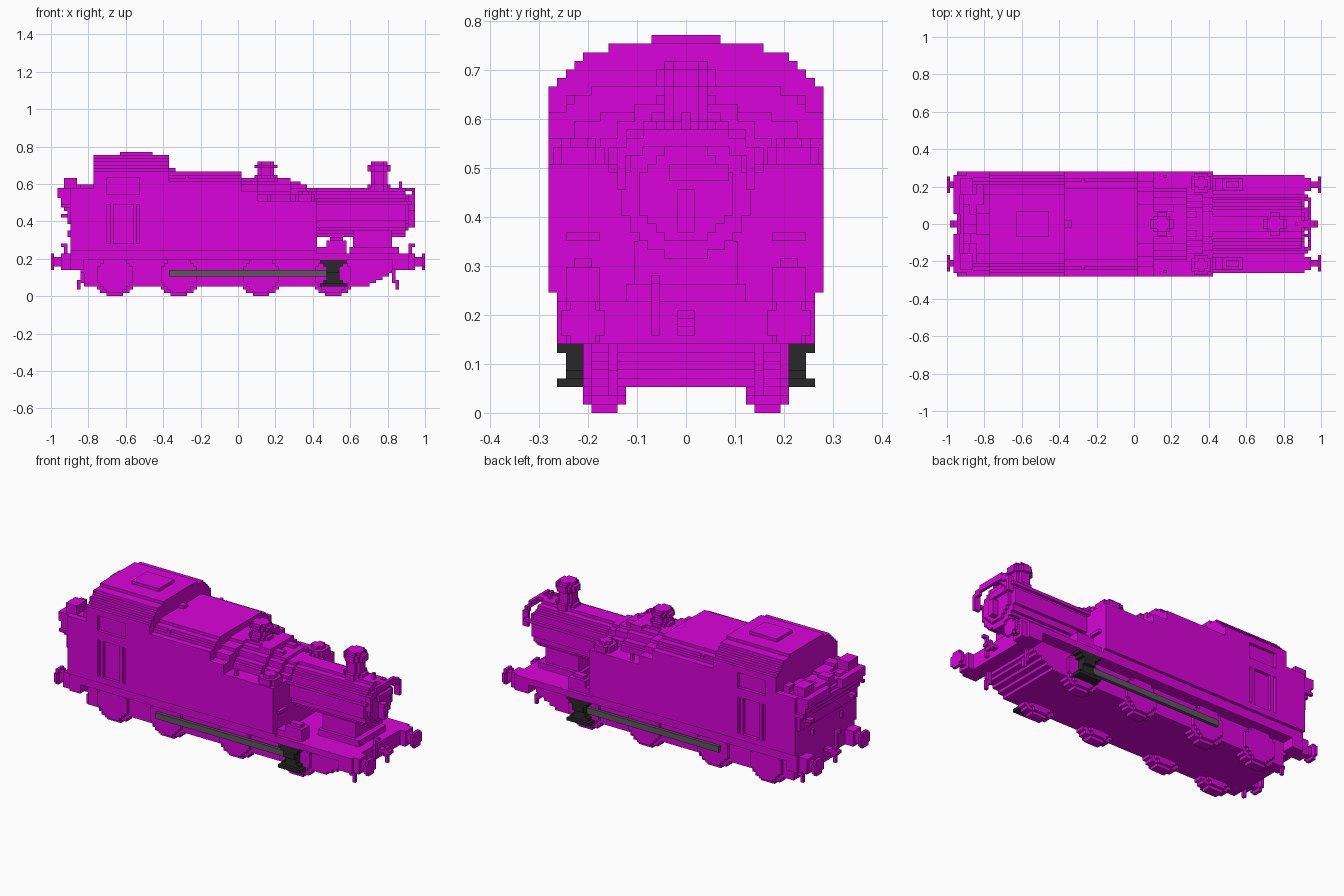
import bpy, bmesh, math, random
from mathutils import Vector

if "Cube" in bpy.data.objects:
    bpy.data.objects.remove(bpy.data.objects["Cube"])

UNIT = 2 / 114   # one block of the stepped grid
rng = random.Random(4)


def make_material(name, color):
    mat = bpy.data.materials.new(name)
    mat.use_nodes = True
    mat.diffuse_color = color
    mat.node_tree.nodes["Principled BSDF"].inputs["Base Color"].default_value = color
    return mat


magenta = make_material("magenta", (0.7, 0.001, 0.7, 1))
grey = make_material("rod_grey", (0.1, 0.1, 0.1, 1))
black = make_material("cylinder_black", (0.022, 0.022, 0.022, 1))


def part(name, boxes, mat=magenta, mirror=False):
    """One object out of boxes (x0, x1, y0, y1, z0, z1) in grid units."""
    bm = bmesh.new()
    if mirror:
        boxes = boxes + [(a, b, -d, -c, e, f) for a, b, c, d, e, f in boxes]
    for x0, x1, y0, y1, z0, z1 in boxes:
        low, high = Vector((x0, y0, z0)) * UNIT, Vector((x1, y1, z1)) * UNIT
        cube = bmesh.ops.create_cube(bm, size=1)
        for v in cube["verts"]:
            for i in range(3):
                v.co[i] = high[i] if v.co[i] > 0 else low[i]
    mesh = bpy.data.meshes.new(name)
    bm.to_mesh(mesh)
    bm.free()
    mesh.materials.append(mat)
    obj = bpy.data.objects.new(name, mesh)
    bpy.context.collection.objects.link(obj)
    return obj


def wide(x0, x1, half, z0, z1):
    """Box centred across the model."""
    return (x0, x1, -half, half, z0, z1)


def arch(x0, x1, base, rows):
    """Stack of centred boxes from (half width, top) rows."""
    out = []
    for half, top in rows:
        out.append(wide(x0, x1, half, base, top))
        base = top
    return out


def disc(axis, a, b, r, lo, hi):
    """Stepped disc; (a, b) is its centre in the plane across the axis."""
    out = []
    for k in range(int(2 * r)):
        t = k + 0.5 - r
        h = round(math.sqrt(r * r - t * t) + r % 1) - r % 1
        s0, s1 = b - r + k, b - r + k + 1
        if axis == "x":
            out.append((lo, hi, a - h, a + h, s0, s1))
        elif axis == "y":
            out.append((a - h, a + h, lo, hi, s0, s1))
        else:
            out.append((a - h, a + h, s0, s1, lo, hi))
    return out


# Chassis: frame block with stepped front end, running plate, buffer beams
part("frame", [wide(-47, 40 + 2 * k, 11, 3 + k, 4 + k) for k in range(4)]
     + [wide(-48, 47, 11, 7, 12)])
part("running_plate", [wide(-51, 52, 15, 11, 13), wide(-51, 24, 15, 13, 14)])
part("buffer_beams", [wide(47, 52, 15, 8, 13), wide(-51, -47, 15, 8, 13)])

# Wheels with a narrower flange below the tread
for number, x in enumerate((-37.5, -18, 7, 29)):
    part("wheel_pair_%d" % number,
         disc("y", x, 6.5, 5.5, 7, 12) + disc("y", x, 6.5, 6.5, 8, 11), mirror=True)

# Drive gear
part("connecting_rod", [(-21, 27, 12, 13, 6, 8)], grey, True)
part("cylinder", [(25, 33, 12, 15, 3, 4), (26, 32, 12, 14, 4, 5), (27, 31, 12, 14, 5, 7),
                  (27, 31, 12, 15, 7, 9), (26, 32, 12, 15, 9, 10),
                  (25, 33, 12, 15, 10, 11)], black, True)

# Buffers, couplings and guard irons at both ends
for end, name in ((1, "front"), (-1, "rear")):
    def along(a, b):
        return tuple(sorted((a * end, b * end)))
    part(name + "_buffers", disc("x", 12, 10.5, 2.5, *along(56, 57))
         + [along(51, 54) + (10, 14, 8, 13), along(54, 56) + (11, 13, 9, 12)], mirror=True)
    part(name + "_coupling", [along(51, 56) + (-1, 1, 10, 11), along(54, 55) + (-1, 1, 9, 12)])
    part(name + "_guard_irons", [along(47, 48) + (8, 9, 4, 9), along(48, 49) + (8, 9, 2, 5)],
         mirror=True)
    part(name + "_brake_pipe", [along(52, 53) + (-4, -3, 9, 16), along(52, 54) + (-4, -3, 15, 16)])

# Side tanks with the raised cover that steps down toward the front
part("side_tanks", [wide(-21, 24, 16, 14, 29)])
part("tank_cover", arch(-21, 1, 29, ((16, 35), (14, 36), (13, 37), (11, 38)))
     + arch(1, 6, 29, ((16, 32), (13, 34), (10, 35), (6, 36)))
     + arch(6, 16, 29, ((11, 31), (10, 32), (8, 34), (6, 35), (4, 36)))
     + arch(16, 21, 29, ((9, 31), (7, 33), (5, 34)))
     + arch(21, 24, 29, ((8, 30), (6, 32), (4, 33))))
part("tank_fillers", disc("z", 20.5, 12.5, 3, 29, 31) + disc("z", 20.5, 12.5, 2, 31, 32),
     mirror=True)
part("tank_vents", [(-16, -15, 12, 14, 35, 37), (9, 10, 14, 15, 29, 31)], mirror=True)
part("tank_front_steps", [(24, 25, 10, 14, 20, 21)], mirror=True)
part("whistle", [(-21, -19, -1, 1, 38, 39)])

# Boiler, smokebox and its door
part("boiler", disc("x", 0, 25.5, 7.5, 20, 51))
part("smokebox_saddle", [wide(35, 47, 6, 13, 20), wide(34, 49, 7, 13, 15)])
part("smokebox_door", disc("x", 0, 25.5, 5.5, 51, 52)
     + [(52, 54, -1, 1, 21, 26), (52, 53, -2, 5, 27, 29)])
part("boiler_handrails", [(24, 53, 8, 9, 28, 29), (52, 54, 7, 8, 26, 31), (53, 54, 5, 7, 30, 32),
     (53, 54, 0, 5, 31, 33)], mirror=True)
part("lamp_bracket", [wide(49, 50, 0.5, 33, 35), wide(50, 54, 1, 32, 33)])
part("sand_boxes", [(24, 27, 10, 14, 13, 15), (27, 33, 10, 14, 13, 17),
                    (28, 32, 11, 13, 17, 18)], mirror=True)

# Chimney and safety valve
part("chimney", disc("z", 43, 0, 3.5, 32, 34) + disc("z", 43, 0, 2.5, 34, 39)
     + disc("z", 43, 0, 3.5, 38, 40) + disc("z", 43, 0, 2.5, 40, 41))
part("safety_valve", disc("z", 8.5, 0, 3.5, 35, 37) + disc("z", 8.5, 0, 2.5, 37, 41)
     + disc("z", 8.5, 0, 3.5, 39, 40))
part("boiler_feeds", [(12, 16, 3, 6, 33, 36), (16, 19, 2, 4, 33, 35)], mirror=True)

# Cab: core, outer side panels around doorway and window, arched roof
part("cab", [wide(-44, -21, 15, 14, 38)])
part("cab_panels", [(-44, -40, 15, 16, 14, 38), (-30, -21, 15, 16, 14, 38),
                    (-40, -30, 15, 16, 14, 16), (-40, -30, 15, 16, 28, 31),
                    (-40, -30, 15, 16, 36, 38)], mirror=True)
part("cab_handrails", [(-39, -38, 15, 16, 16, 28), (-32, -31, 15, 16, 16, 28)], mirror=True)
part("cab_roof", arch(-44, -21, 37, ((16, 38), (15, 39), (14, 40), (13, 41), (12, 42), (9, 43))))
part("roof_hatch", [wide(-36, -26, 4, 43, 44)])

# Bunker: flared rear wall, open top, coal rails and lumps
part("bunker", [wide(-51, -44, 15, 14, 22), wide(-52, -44, 15, 22, 26),
                wide(-53, -44, 15, 26, 28), wide(-54, -44, 15, 28, 30),
                wide(-53, -44, 13, 30, 31)])
part("bunker_sides", [(-51, -44, 15, 16, 14, 33), (-54, -44, 14, 15, 30, 33)], mirror=True)
part("bunker_back", [(-55, -53, 3, 15, 30, 33), (-53, -49, 9, 14, 33, 36)], mirror=True)
part("bunker_beading", [(-54, -43, 15, 16, 27, 28)], mirror=True)
part("rear_lamp_brackets", [(-52, -51, 7, 8, 18, 20), (-54, -52, 10, 12, 24, 25)], mirror=True)
lumps = []
for row in range(-52, -44, 2):
    for col in range(-12, 12, 3):
        lumps.append((row, row + 2, col, col + 3, 31, 31 + rng.randint(1, 3)))
part("coal", lumps)
